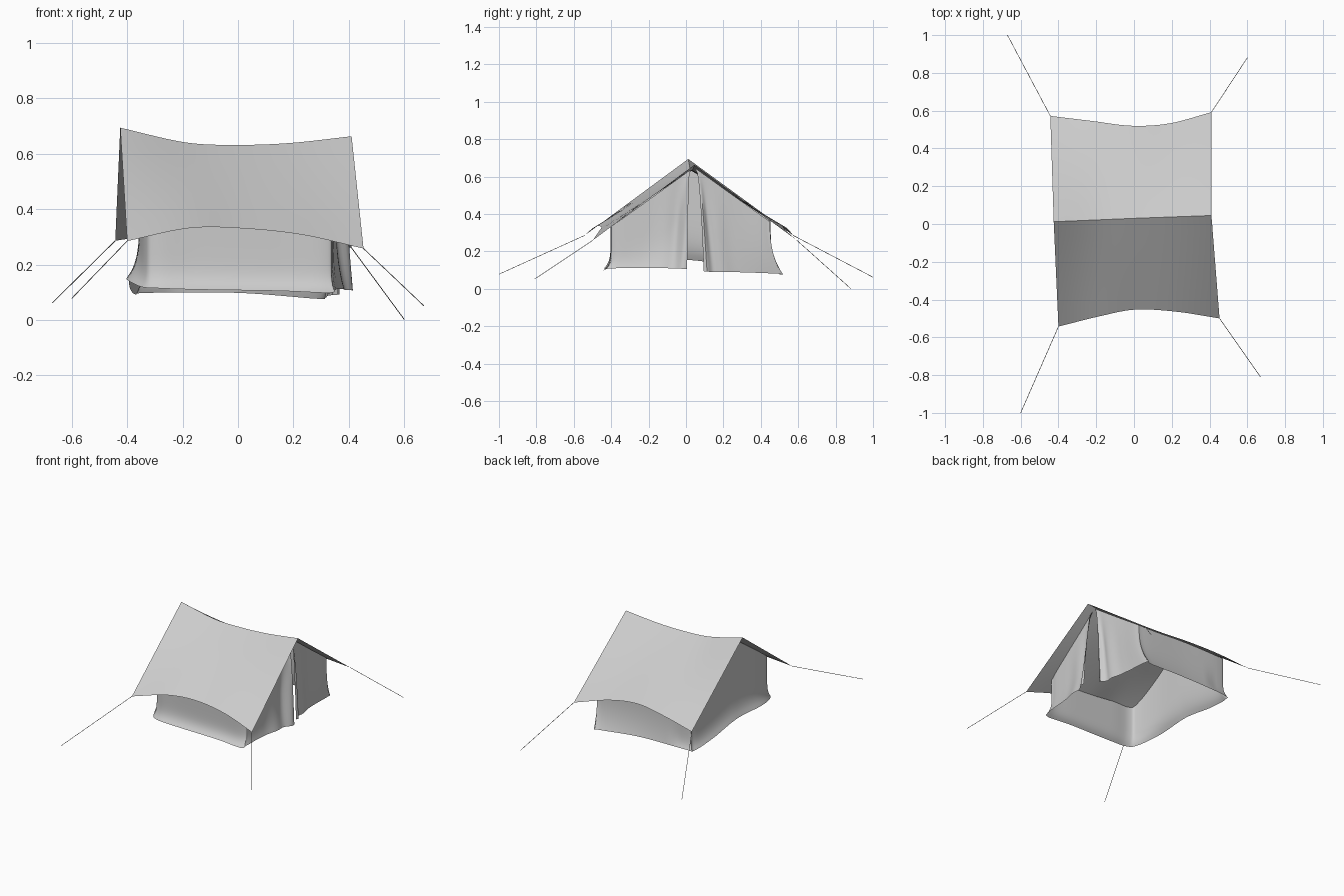
import bpy, math
from mathutils import Vector

if "Cube" in bpy.data.objects:
    bpy.data.objects.remove(bpy.data.objects["Cube"])


def spline(pts, t):
    """Smooth point through evenly spaced control points, t in 0..1."""
    n = len(pts) - 1
    i = min(max(int(t * n), 0), n - 1)
    f = t * n - i
    b, c = Vector(pts[i]), Vector(pts[i + 1])
    a = Vector(pts[i - 1]) if i > 0 else 2 * b - c
    d = Vector(pts[i + 2]) if i + 2 <= n else 2 * c - b
    return 0.5 * (2 * b + (c - a) * f + (2 * a - 5 * b + 4 * c - d) * f * f
                  + (3 * b - a - 3 * c + d) * f ** 3)


def sheet(name, func, nu, nv):
    """Cloth grid from a function of (u, v)."""
    verts = [func(i / nu, j / nv) for i in range(nu + 1) for j in range(nv + 1)]
    w = nv + 1
    faces = [(i * w + j, (i + 1) * w + j, (i + 1) * w + j + 1, i * w + j + 1)
             for i in range(nu) for j in range(nv)]
    me = bpy.data.meshes.new(name)
    me.from_pydata(verts, [], faces)
    ob = bpy.data.objects.new(name, me)
    bpy.context.collection.objects.link(ob)
    bpy.context.view_layer.objects.active = ob
    ob.select_set(True)
    bpy.ops.object.shade_smooth_by_angle(angle=math.radians(35))
    ob.select_set(False)
    return ob


# Roof lines: ridge and two sagging eaves
ridge = [(-.425, .012, .694), (-.19, .022, .641), (0, .03, .632), (.19, .037, .639), (.41, .045, .663)]
front = [(-.40, -.543, .285), (-.18, -.488, .331), (.01, -.453, .331), (.23, -.465, .308), (.453, -.50, .258)]
back = [(-.443, .572, .286), (-.22, .545, .320), (-.01, .52, .335), (.19, .533, .312), (.41, .592, .26)]


def roof_point(u, v):
    r = spline(ridge, u)
    if v < .5:
        return spline(front, u).lerp(r, v * 2)
    return r.lerp(spline(back, u), v * 2 - 1)


def roof_z(x, y):
    t = min(max((x + .42) / .83, 0), 1)
    r = spline(ridge, t)
    e = spline(front if y < r.y else back, t)
    return r.z + (e.z - r.z) * (y - r.y) / (e.y - r.y)


sheet("roof_canopy", roof_point, 28, 12)

# Wall outline from one door edge around to the other:
# top x, top y, bottom x, bottom y, bottom z
outline = [
    (.355, .022, .410, .006, .106),
    (.350, -.08, .385, -.10, .110),
    (.345, -.25, .360, -.27, .112),
    (.338, -.37, .350, -.41, .108),
    (.315, -.40, .325, -.44, .098),
    (.150, -.40, .150, -.435, .105),
    (-.15, -.40, -.15, -.435, .110),
    (-.295, -.40, -.295, -.43, .115),
    (-.335, -.36, -.35, -.385, .120),
    (-.355, -.20, -.400, -.22, .145),
    (-.355, .022, -.395, .03, .153),
    (-.355, .28, -.39, .27, .115),
    (-.345, .42, -.37, .44, .092),
    (-.31, .45, -.33, .470, .098),
    (0, .45, 0, .480, .098),
    (.30, .45, .28, .500, .077),
    (.335, .43, .315, .505, .080),
    (.340, .28, .325, .310, .088),
    (.350, .12, .345, .170, .090),
    (.355, .048, .36, .095, .092)]


def wall_point(u, v):
    top = spline([(p[0], p[1], 0) for p in outline], u)
    bot = spline([p[2:] for p in outline], u)
    top.z = roof_z(top.x, top.y) - .006
    # Cloth near the door is gathered, the rest flares only at the hem
    door = min(u, 1 - u) * (len(outline) - 1)
    k = min(door / 2.5, 1)
    power = .45 + (2.2 if u > .7 else 7.5) * k
    p = top.lerp(bot, v ** power)
    p.z = top.z + (bot.z - top.z) * v
    # Soft door pleats
    if door < 2:
        p.x += .012 * math.sin(door * 6) * min(v * 2, 1) * (1 - door / 2)
    return p


sheet("tent_walls", wall_point, 19 * 8, 20)


# Guy ropes from the roof corners to the ground
def rope(name, a, b):
    cu = bpy.data.curves.new(name, 'CURVE')
    cu.dimensions = '3D'
    cu.bevel_depth = .0015
    cu.bevel_resolution = 1
    sp = cu.splines.new('POLY')
    sp.points.add(1)
    sp.points[0].co = (*a, 1)
    sp.points[1].co = (*b, 1)
    ob = bpy.data.objects.new(name, cu)
    bpy.context.collection.objects.link(ob)


rope("rope_front_left", front[0], (-.60, -1.0, .078))
rope("rope_front_right", front[-1], (.67, -.81, .052))
rope("rope_back_left", back[0], (-.67, 1.0, .062))
rope("rope_back_right", back[-1], (.60, .88, .002))
